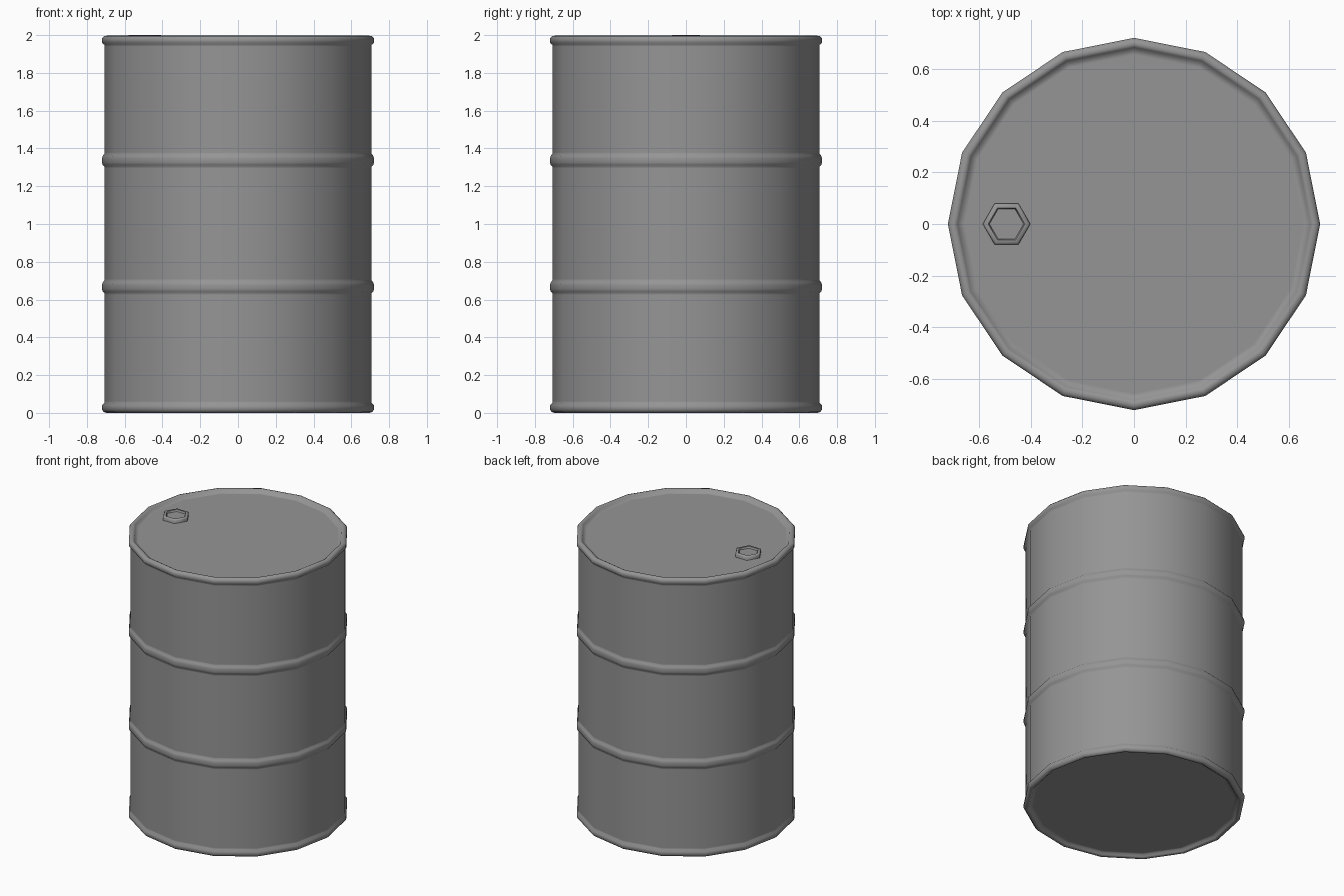
import bpy, bmesh, math

if "Cube" in bpy.data.objects:
    bpy.data.objects.remove(bpy.data.objects["Cube"])

# Dark grey painted steel
steel = bpy.data.materials.new("dark_steel")
steel.diffuse_color = (0.3, 0.3, 0.3, 1)
steel.use_nodes = True
steel.node_tree.nodes["Principled BSDF"].inputs["Base Color"].default_value = steel.diffuse_color


def lathe(name, profile, sides, centre=(0, 0), angle=40):
    """Revolve a (radius, z) profile; points with radius 0 become poles."""
    bm = bmesh.new()
    rings = []
    for r, z in profile:
        n = sides if r > 0 else 1
        rings.append([bm.verts.new((centre[0] + r * math.cos(math.tau * i / sides),
                                    centre[1] + r * math.sin(math.tau * i / sides), z))
                      for i in range(n)])
    for a, b in zip(rings, rings[1:]):
        for i in range(sides):
            j = (i + 1) % sides
            quad = [a[i % len(a)], a[j % len(a)], b[j % len(b)], b[i % len(b)]]
            bm.faces.new(list(dict.fromkeys(quad)))
    bmesh.ops.recalc_face_normals(bm, faces=bm.faces)
    mesh = bpy.data.meshes.new(name)
    bm.to_mesh(mesh)
    bm.free()
    mesh.materials.append(steel)
    obj = bpy.data.objects.new(name, mesh)
    bpy.context.collection.objects.link(obj)
    bpy.context.view_layer.objects.active = obj
    obj.select_set(True)
    bpy.ops.object.shade_smooth_by_angle(angle=math.radians(angle))
    obj.select_set(False)
    return obj


BODY, RIB = 0.708, 0.72


def rib(z):
    """Rounded hoop with support loops that keep the walls evenly shaded."""
    return [(BODY, z - 0.042), (BODY, z - 0.033), (RIB - 0.003, z - 0.023), (RIB, z - 0.01),
            (RIB, z + 0.01), (RIB - 0.003, z + 0.023), (BODY, z + 0.033), (BODY, z + 0.042)]


# Drum shell: recessed base, rolled rims, two hoops and recessed lid
bottom_rim = [(0, 0.022), (0.655, 0.022), (0.675, 0.022), (0.683, 0.008), (0.695, 0.0),
              (0.71, 0.004), (RIB, 0.017), (RIB, 0.04), (BODY, 0.053), (BODY, 0.062)]
top_rim = [(BODY, 1.94), (BODY, 1.949), (RIB, 1.96), (RIB, 1.983), (0.71, 1.994),
           (0.695, 1.997), (0.683, 1.99), (0.675, 1.974), (0.655, 1.974), (0, 1.974)]
lathe("drum", bottom_rim + rib(0.667) + rib(1.337) + top_rim, 16, angle=80)

# Hexagonal filler cap with a shallow recess
lathe("filler_cap", [(0.092, 1.965), (0.092, 1.993), (0.086, 2.0), (0.071, 2.0),
                     (0.066, 1.988), (0, 1.988)], 6, centre=(-0.493, 0), angle=65)
